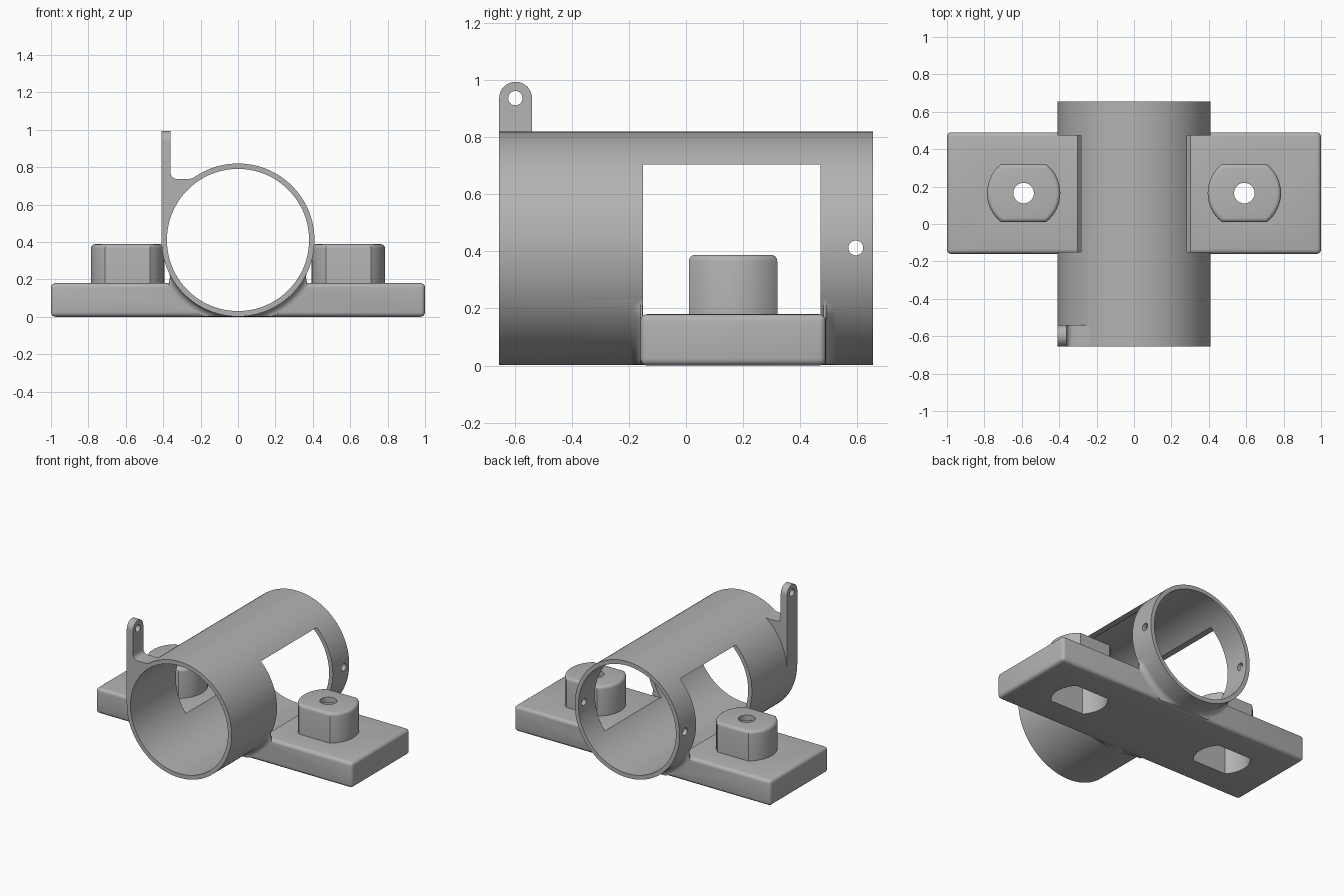
import bpy, bmesh, math
from mathutils import Matrix

if "Cube" in bpy.data.objects:
    bpy.data.objects.remove(bpy.data.objects["Cube"])

R, BORE, AXIS_Z, HALF_LEN = 0.409, 0.38, 0.4105, 0.655
SLAB_FRONT, SLAB_BACK, SLAB_TOP = -0.16, 0.49, 0.18
PEG_X, PEG_Y = 0.59, 0.165

gray = bpy.data.materials.new("plain gray")
gray.diffuse_color = (0.45, 0.45, 0.45, 1)
gray.use_nodes = True
gray.node_tree.nodes["Principled BSDF"].inputs["Base Color"].default_value = gray.diffuse_color


def make(name, bm):
    bmesh.ops.recalc_face_normals(bm, faces=bm.faces)
    mesh = bpy.data.meshes.new(name)
    bm.to_mesh(mesh)
    bm.free()
    mesh.materials.append(gray)
    ob = bpy.data.objects.new(name, mesh)
    bpy.context.collection.objects.link(ob)
    return ob


def cylinder(name, radius, length, centre, axis, segments=48):
    bm = bmesh.new()
    turn = {"X": Matrix.Rotation(math.pi / 2, 4, "Y"),
            "Y": Matrix.Rotation(math.pi / 2, 4, "X"), "Z": Matrix()}[axis]
    bmesh.ops.create_cone(bm, cap_ends=True, segments=segments, radius1=radius,
                          radius2=radius, depth=length,
                          matrix=Matrix.Translation(centre) @ turn)
    return make(name, bm)


def box(name, lo, hi, bevel=0):
    bm = bmesh.new()
    bmesh.ops.create_cube(bm, size=1)
    for v in bm.verts:
        v.co = [lo[i] if v.co[i] < 0 else hi[i] for i in range(3)]
    if bevel:
        bmesh.ops.bevel(bm, geom=bm.edges[:], offset=bevel, segments=4,
                        profile=0.5, affect="EDGES")
    return make(name, bm)


def prism(name, points, direction, bevel=0):
    """Extrude a closed 3D outline along a direction, rounding the far rim."""
    bm = bmesh.new()
    face = bm.faces.new([bm.verts.new(p) for p in points])
    new = bmesh.ops.extrude_face_region(bm, geom=[face], use_keep_orig=True)["geom"]
    bmesh.ops.translate(bm, vec=direction,
                        verts=[g for g in new if isinstance(g, bmesh.types.BMVert)])
    if bevel:
        rim = [g for g in new if isinstance(g, bmesh.types.BMEdge)]
        bmesh.ops.bevel(bm, geom=rim, offset=bevel, segments=4, profile=0.5,
                        affect="EDGES")
    return make(name, bm)


def combine(target, other, operation):
    mod = target.modifiers.new("cut", "BOOLEAN")
    mod.operation, mod.solver, mod.object = operation, "EXACT", other
    bpy.context.view_layer.objects.active = target
    bpy.ops.object.modifier_apply(modifier=mod.name)
    bpy.data.objects.remove(other)


def flat_sided_disc(cx, radius, half, z):
    """Circle trimmed by two flats facing front and back."""
    a = math.asin(half / radius)
    arc = [-a + 2 * a * i / 16 for i in range(17)]
    return [(cx + radius * math.cos(t + s), PEG_Y + radius * math.sin(t + s), z)
            for s in (0, math.pi) for t in arc]


def flare(face_y, out):
    """Concave blend between the tube and one end face of the slab."""
    bm = bmesh.new()
    size, rings = 0.04, []
    for i in range(49):
        t = -1.12 + 2.24 * i / 48
        k = min(1, max(0, (0.225 - AXIS_Z + R * math.cos(t)) / 0.05))
        k = k * k * (3 - 2 * k) * size
        prof = [(-0.008, R - 0.012), (-0.008, R + k)]
        for j in range(7):
            a = math.pi / 2 * j / 6
            prof.append((size * (1 - math.cos(a)), R - 0.001 + k * (1 - math.sin(a))))
        prof.append((size, R - 0.012))
        rings.append([bm.verts.new((r * math.sin(t), face_y + out * d,
                                    max(0.002, AXIS_Z - r * math.cos(t))))
                      for d, r in prof])
    n = len(rings[0])
    for a, b in zip(rings, rings[1:]):
        for j in range(n):
            bm.faces.new((a[j], a[(j + 1) % n], b[(j + 1) % n], b[j]))
    bm.faces.new(rings[0])
    bm.faces.new(rings[-1])
    return make("blend", bm)


# Tube with the side windows
body = cylinder("tube_bracket", R, 2 * HALF_LEN, (0, 0, AXIS_Z), "Y", 128)
combine(body, box("window", (-0.6, -0.15, 0.165), (0.6, 0.472, 0.705)), "DIFFERENCE")

# Base slab with blends at both ends
combine(body, box("base_slab", (-1, SLAB_FRONT, 0), (1, SLAB_BACK, SLAB_TOP), 0.024), "UNION")
combine(body, flare(SLAB_FRONT, -1), "UNION")
combine(body, flare(SLAB_BACK, 1), "UNION")

# Upright lug with a curved foot, rounded top and eyelet
left, inner = -0.4095, -0.361
outline = [(left, 0.41), (left, 1.1), (inner, 1.1)]
outline += [(inner + 0.035 * (1 - math.cos(a)), 0.772 - 0.035 * math.sin(a))
            for a in (math.pi / 2 * i / 6 for i in range(7))]
outline += [(-0.26, 0.737), (-0.235, 0.743), (-0.205, 0.762), (-0.18, 0.77), (-0.15, 0.6)]
lug = prism("lug", [(x, -0.6548, z) for x, z in outline], (0, 0.115, 0))
side = [(-0.66, 0.3), (-0.535, 0.3)]
side += [(-0.5973 + 0.0575 * math.cos(a), 0.937 + 0.0575 * math.sin(a))
         for a in (math.pi * i / 20 for i in range(21))]
side[1] = (-0.5398, 0.3)
side[0] = (-0.6548, 0.3)
combine(lug, prism("lug_outline", [(-0.6, y, z) for y, z in side], (0.6, 0, 0)), "INTERSECT")
combine(lug, cylinder("eyelet", 0.025, 0.3, (-0.4, -0.598, 0.937), "X", 32), "DIFFERENCE")
combine(body, lug, "UNION")

# Bore and the screw holes at the back end
combine(body, cylinder("bore", BORE, 2, (0, 0, AXIS_Z), "Y", 128), "DIFFERENCE")
combine(body, cylinder("screw_hole", 0.026, 1.2, (0, 0.595, 0.412), "X", 32), "DIFFERENCE")

# Flat-sided pegs, hollow from below, with a hole in the top
for s in (-1, 1):
    cx = s * PEG_X
    combine(body, prism("peg", flat_sided_disc(cx, 0.196, 0.155, 0.15),
                        (0, 0, 0.238), 0.022), "UNION")
    combine(body, prism("pocket", flat_sided_disc(cx, 0.18, 0.125, -0.1),
                        (0, 0, 0.45)), "DIFFERENCE")
    combine(body, cylinder("peg_hole", 0.055, 0.3, (cx, PEG_Y, 0.4), "Z", 40), "DIFFERENCE")

bpy.ops.object.select_all(action="DESELECT")
body.select_set(True)
bpy.context.view_layer.objects.active = body
bpy.ops.object.shade_smooth_by_angle(angle=math.radians(30))
